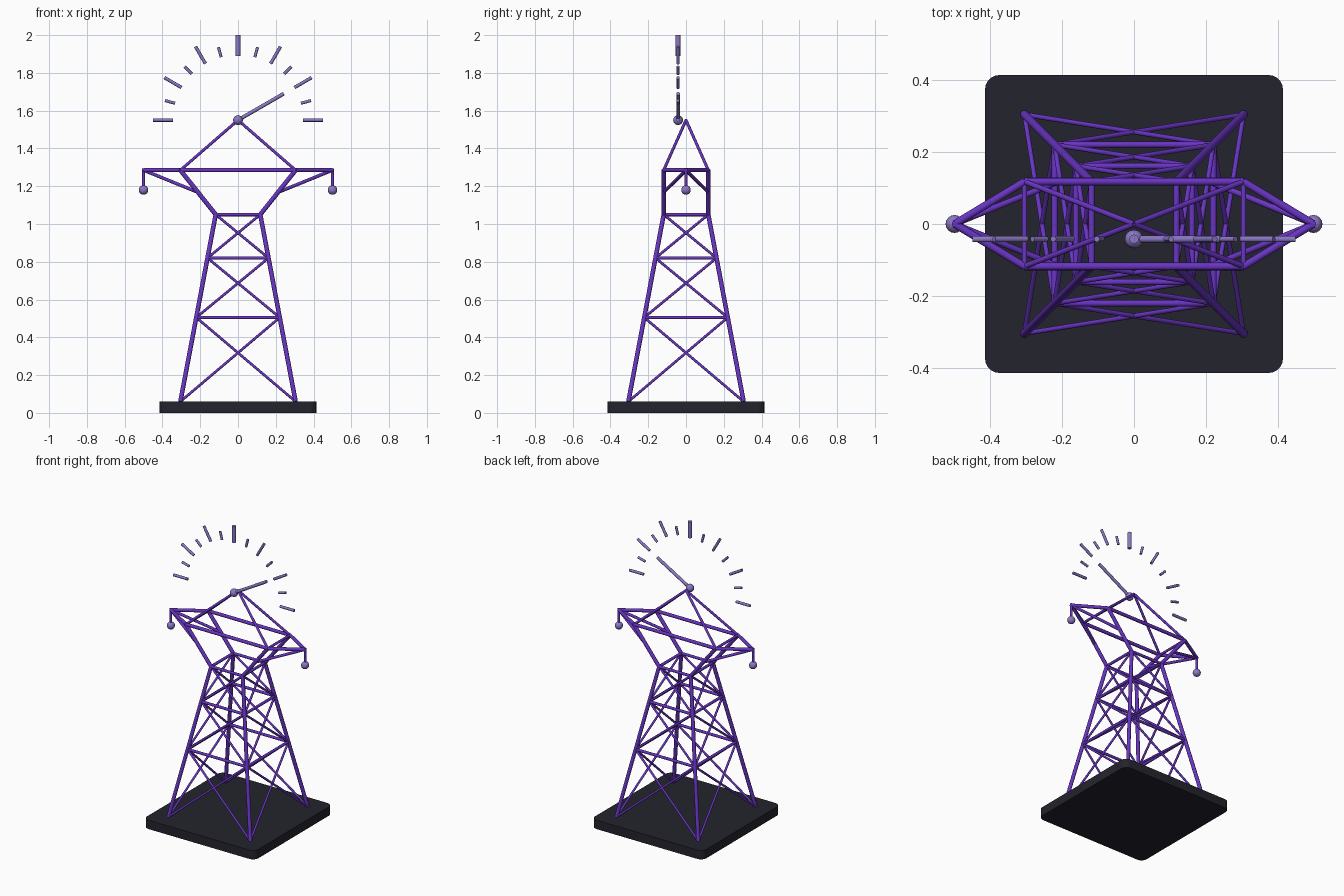
import bpy, bmesh, math
from mathutils import Vector

cube = bpy.data.objects.get("Cube")
if cube:
    bpy.data.objects.remove(cube, do_unlink=True)


def material(name, rgb):
    m = bpy.data.materials.new(name)
    m.use_nodes = True
    m.diffuse_color = (*rgb, 1)
    m.node_tree.nodes["Principled BSDF"].inputs["Base Color"].default_value = (*rgb, 1)
    return m


PURPLE = material("violet steel", (0.14, 0.035, 0.54))
LILAC = material("pale lilac", (0.26, 0.19, 0.56))
BLACK = material("charcoal", (0.017, 0.017, 0.026))


def finish(bm, name, mat, smooth=True):
    me = bpy.data.meshes.new(name)
    bm.to_mesh(me)
    bm.free()
    me.materials.append(mat)
    ob = bpy.data.objects.new(name, me)
    bpy.context.collection.objects.link(ob)
    if smooth:
        bpy.ops.object.select_all(action="DESELECT")
        ob.select_set(True)
        bpy.context.view_layer.objects.active = ob
        bpy.ops.object.shade_smooth_by_angle(angle=math.radians(50))
    return ob


def struts(name, pairs, radius, mat=PURPLE, sides=10):
    """Join a round bar between each pair of points into one object."""
    bm = bmesh.new()
    for a, b in pairs:
        a, b = Vector(a), Vector(b)
        d = b - a
        m = d.to_track_quat("Z", "Y").to_matrix().to_4x4()
        m.translation = (a + b) / 2
        bmesh.ops.create_cone(bm, cap_ends=True, segments=sides, radius1=radius,
                              radius2=radius, depth=d.length, matrix=m)
    return finish(bm, name, mat)


def ball(name, loc, radius):
    bm = bmesh.new()
    bmesh.ops.create_uvsphere(bm, u_segments=16, v_segments=10, radius=radius)
    bmesh.ops.translate(bm, verts=bm.verts, vec=loc)
    return finish(bm, name, LILAC)


# Base slab with rounded corners
bm = bmesh.new()
bmesh.ops.create_cube(bm, size=1)
bmesh.ops.scale(bm, verts=bm.verts, vec=(0.83, 0.83, 0.06))
bmesh.ops.translate(bm, verts=bm.verts, vec=(0, 0, 0.03))
upright = [e for e in bm.edges if abs(e.verts[0].co.z - e.verts[1].co.z) > 0.01]
bmesh.ops.bevel(bm, geom=upright, offset=0.04, segments=5, profile=0.5, affect="EDGES")
finish(bm, "base_slab", BLACK)

# Tapered tower: four legs, ring bars and crossed braces
FOOT, WAIST = 0.06, 1.05
levels = [FOOT, 0.505, 0.82, WAIST]
signs = [(-1, -1), (1, -1), (1, 1), (-1, 1)]


def corner(i, z):
    h = 0.305 + (0.118 - 0.305) * (z - FOOT) / (WAIST - FOOT)
    sx, sy = signs[i % 4]
    return (sx * h, sy * h, z)


struts("tower_legs", [(corner(i, FOOT), corner(i, WAIST)) for i in range(4)], 0.012)
struts("ring_bars", [(corner(i, z), corner(i + 1, z))
                     for z in levels[1:] for i in range(4)], 0.009)
braces = []
for low, high in zip(levels, levels[1:]):
    for i in range(4):
        braces += [(corner(i, low), corner(i + 1, high)),
                   (corner(i + 1, low), corner(i, high))]
struts("cross_braces", braces, 0.007)

# Flared head, side arms and peak
DECK = 1.285
APEX = Vector((0, 0, 1.55))
shoulder = [Vector((sx * 0.305, sy * 0.118, DECK)) for sx, sy in signs]
waist = [Vector(corner(i, WAIST)) for i in range(4)]
tip = [Vector((sx * 0.5, 0, DECK)) for sx, _ in signs]
struts("flared_posts", list(zip(waist, shoulder)), 0.012)
struts("deck_beams", [(shoulder[0], shoulder[1]), (shoulder[3], shoulder[2])], 0.011)
struts("deck_end_bars", [(shoulder[0], shoulder[3]), (shoulder[1], shoulder[2])], 0.008)
struts("upper_arms", list(zip(shoulder, tip)), 0.011)
struts("lower_arms", [(w.lerp(s, 0.5), t)
                      for w, s, t in zip(waist, shoulder, tip)], 0.009)
struts("peak_bars", [(s, APEX) for s in shoulder], 0.008)

# Hanging insulators
for side, x in (("right", -0.5), ("left", 0.5)):
    struts(side + "_hanger", [((x, 0, DECK + 0.01), (x, 0, 1.18))], 0.008)
    ball(side + "_insulator", (x, 0, 1.18), 0.025)

# Dial: hub, needle and arc of ticks
HUB = Vector((0, -0.042, 1.55))


def spoke(degrees, inner, outer):
    a = math.radians(degrees)
    d = Vector((math.cos(a), 0, math.sin(a)))
    return (HUB + d * inner, HUB + d * outer)


ball("dial_hub", HUB, 0.026)
struts("dial_needle", [spoke(30, 0, 0.28)], 0.010, LILAC)
struts("major_ticks", [spoke(a, 0.345, 0.45) for a in range(0, 181, 30) if a != 90],
       0.009, LILAC)
struts("minor_ticks", [spoke(a, 0.345, 0.4) for a in range(15, 180, 30)], 0.008, LILAC)
struts("top_tick", [spoke(90, 0.34, 0.45)], 0.013, LILAC)
